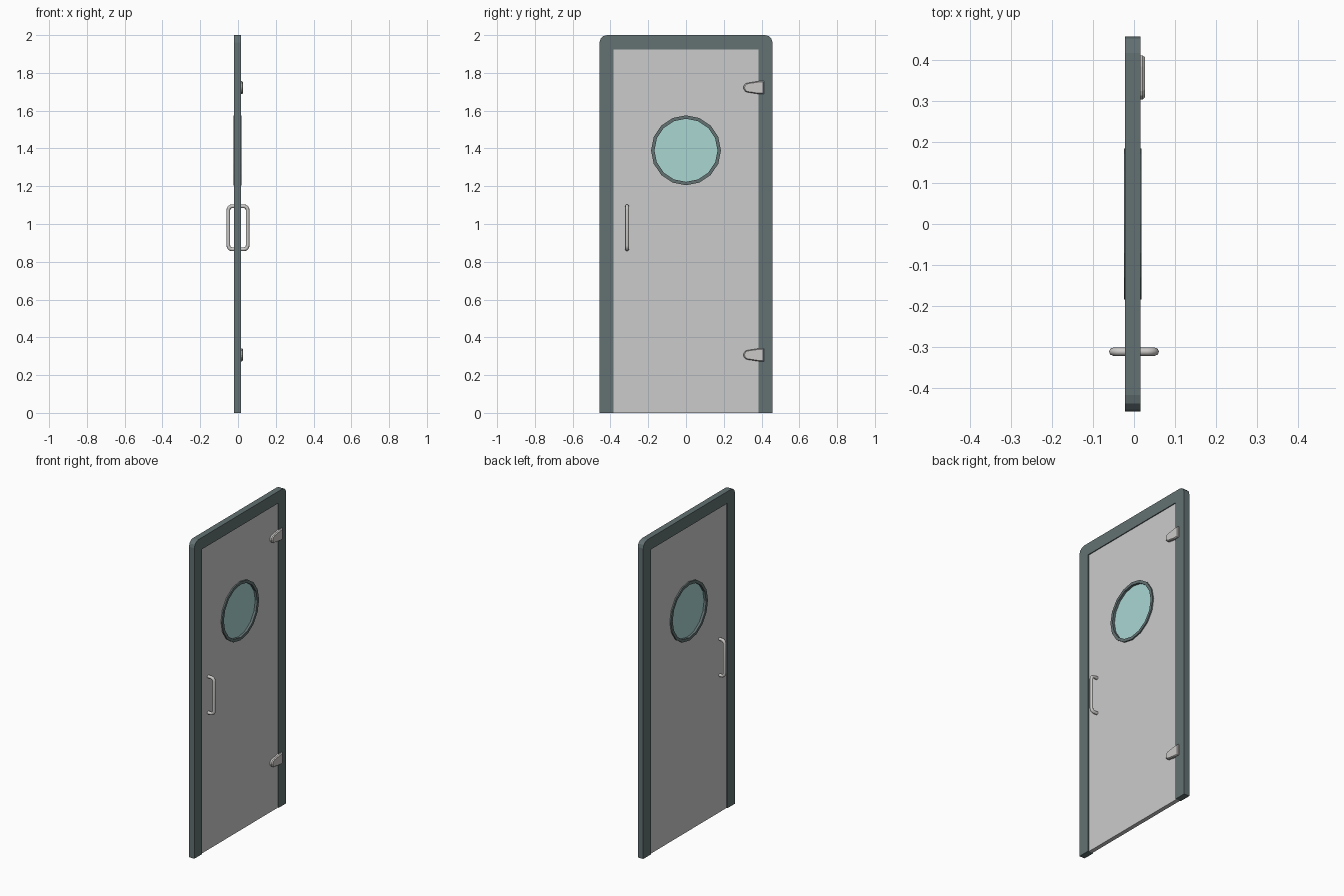
import bpy, bmesh, math
from mathutils import Vector

if "Cube" in bpy.data.objects:
    bpy.data.objects.remove(bpy.data.objects["Cube"])


def material(name, rgb):
    m = bpy.data.materials.new(name)
    m.diffuse_color = (*rgb, 1)
    m.use_nodes = True
    m.node_tree.nodes["Principled BSDF"].inputs["Base Color"].default_value = m.diffuse_color
    return m


SLATE = material("slate_frame", (0.125, 0.165, 0.17))
GREY = material("light_grey_panel", (0.6, 0.6, 0.6))
STEEL = material("steel_fittings", (0.6, 0.59, 0.575))
GLASS = material("teal_glass", (0.40, 0.68, 0.65))

MID = -0.003           # door plane centre in x
WIN_Z, SIDES = 1.39, 16


def circle(r):
    return [(r * math.cos(2 * math.pi * i / SIDES), WIN_Z + r * math.sin(2 * math.pi * i / SIDES))
            for i in range(SIDES)]


def arc(cy, cz, r, a0, a1, n):
    return [(cy + r * math.cos(math.radians(a0 + (a1 - a0) * i / n)),
             cz + r * math.sin(math.radians(a0 + (a1 - a0) * i / n))) for i in range(n + 1)]


def finish(name, bm, mat):
    bmesh.ops.recalc_face_normals(bm, faces=bm.faces[:])
    me = bpy.data.meshes.new(name)
    bm.to_mesh(me)
    bm.free()
    ob = bpy.data.objects.new(name, me)
    bpy.context.collection.objects.link(ob)
    me.materials.append(mat)
    return ob


def plate(name, loops, x0, x1, mat):
    """Extrude a (y, z) outline, with optional hole loops, from x0 to x1."""
    bm = bmesh.new()
    edges = []
    for pts in loops:
        vs = [bm.verts.new((x0, y, z)) for y, z in pts]
        edges += [bm.edges.new((vs[i], vs[(i + 1) % len(vs)])) for i in range(len(vs))]
    if len(loops) == 1:
        bm.faces.new(vs)
    else:
        bmesh.ops.triangle_fill(bm, edges=edges, use_beauty=True, normal=(1, 0, 0))
    geo = bmesh.ops.extrude_face_region(bm, geom=bm.faces[:])["geom"]
    bmesh.ops.translate(bm, vec=(x1 - x0, 0, 0),
                        verts=[g for g in geo if isinstance(g, bmesh.types.BMVert)])
    return finish(name, bm, mat)


# Frame: inverted U with rounded upper corners
W, IN, TOP, R = 0.458, 0.383, 1.925, 0.04
outline = ([(W, 0)] + arc(W - R, 2 - R, R, 0, 90, 3) + arc(R - W, 2 - R, R, 90, 180, 3)
           + [(-W, 0), (-IN, 0), (-IN, TOP), (IN, TOP), (IN, 0)])
plate("door_frame", [outline], MID - 0.019, MID + 0.019, SLATE)

# Door panel with a round opening
plate("door_panel", [[(IN, 0), (IN, TOP), (-IN, TOP), (-IN, 0)], circle(0.178)],
      MID - 0.013, MID + 0.013, GREY)

# Porthole ring and glass
bm = bmesh.new()
rows = [[bm.verts.new((x, y, z)) for y, z in circle(r)]
        for x, r in ((MID - 0.021, 0.185), (MID + 0.021, 0.185), (MID + 0.021, 0.167), (MID - 0.021, 0.167))]
for k in range(4):
    a, b = rows[k], rows[(k + 1) % 4]
    for i in range(SIDES):
        j = (i + 1) % SIDES
        bm.faces.new((a[i], a[j], b[j], b[i]))
finish("window_ring", bm, SLATE)
plate("window_glass", [circle(0.168)], MID - 0.006, MID + 0.006, GLASS)

# Hinges: tapered tongues with a chamfered outer face
for label, zc in (("upper", 1.722), ("lower", 0.307)):
    tongue = [(0.412, -0.034), (0.412, 0.034), (0.385, 0.034)] + \
        arc(0.329, 0, 0.025, 100, 260, 6) + [(0.385, -0.034)]
    mid = Vector((0.365, 0))
    bm = bmesh.new()
    rings = []
    for x, s in ((MID + 0.012, 1), (0.021, 1), (0.027, 0.86)):
        rings.append([bm.verts.new((x, mid.x + (y - mid.x) * (s + (1 - s) * 0.3), zc + z * s))
                      for y, z in tongue])
    for a, b in zip(rings, rings[1:]):
        for i in range(len(a)):
            j = (i + 1) % len(a)
            bm.faces.new((a[i], a[j], b[j], b[i]))
    bm.faces.new(rings[0])
    bm.faces.new(rings[-1])
    finish(label + "_hinge", bm, STEEL)

# Pull handles: a bent tube on each side
for label, s in (("right", 1), ("left", -1)):
    path = [(0.005, 0.866)] + arc(0.031, 0.886, 0.02, -90, 0, 4) + \
        arc(0.031, 1.074, 0.02, 0, 90, 4) + [(0.005, 1.094)]
    cu = bpy.data.curves.new(label + "_handle", 'CURVE')
    cu.dimensions = '3D'
    cu.bevel_depth = 0.010
    cu.bevel_resolution = 2
    cu.use_fill_caps = True
    sp = cu.splines.new('POLY')
    sp.points.add(len(path) - 1)
    for p, (x, z) in zip(sp.points, path):
        p.co = (s * x, -0.312, z, 1)
    cu.materials.append(STEEL)
    ob = bpy.data.objects.new(label + "_handle", cu)
    bpy.context.collection.objects.link(ob)
    bpy.ops.object.select_all(action='DESELECT')
    ob.select_set(True)
    bpy.context.view_layer.objects.active = ob
    bpy.ops.object.convert(target='MESH')
    bpy.ops.object.shade_smooth_by_angle(angle=math.radians(50))
